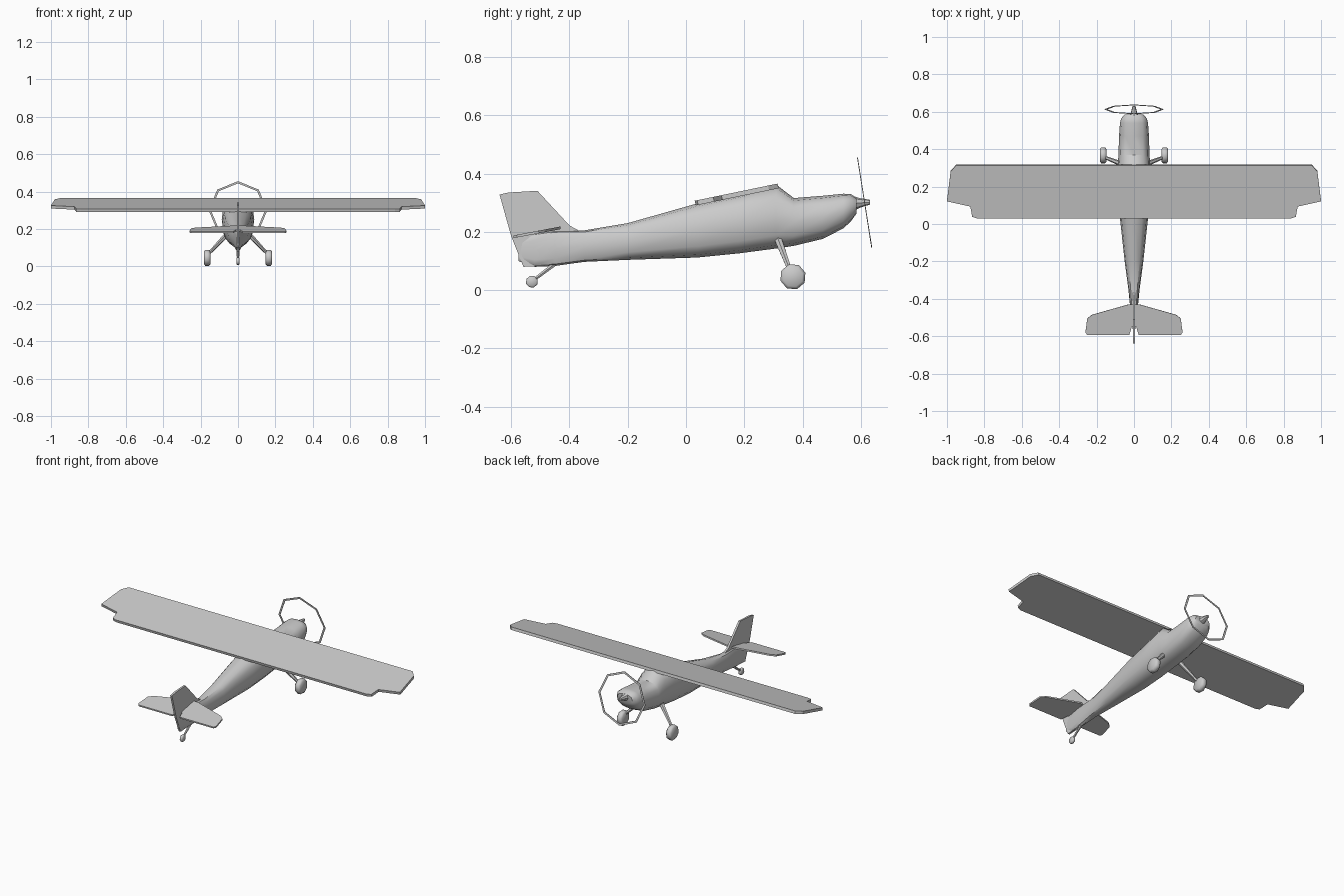
import bpy, bmesh, math
from mathutils import Vector

if "Cube" in bpy.data.objects:
    bpy.data.objects.remove(bpy.data.objects["Cube"])


def make(name, verts, faces, smooth=None):
    bm = bmesh.new()
    vs = [bm.verts.new(v) for v in verts]
    for f in faces:
        bm.faces.new([vs[i] for i in f])
    bmesh.ops.recalc_face_normals(bm, faces=bm.faces)
    me = bpy.data.meshes.new(name)
    bm.to_mesh(me)
    bm.free()
    ob = bpy.data.objects.new(name, me)
    bpy.context.collection.objects.link(ob)
    if smooth:
        bpy.ops.object.select_all(action='DESELECT')
        ob.select_set(True)
        bpy.context.view_layer.objects.active = ob
        bpy.ops.object.shade_smooth_by_angle(angle=math.radians(smooth))
    return ob


def loft(name, rings, smooth=None):
    n = len(rings[0])
    faces = [(k * n + i, k * n + (i + 1) % n, (k + 1) * n + (i + 1) % n, (k + 1) * n + i)
             for k in range(len(rings) - 1) for i in range(n)]
    faces += [tuple(range(n)), tuple(range((len(rings) - 1) * n, len(rings) * n))]
    return make(name, [v for r in rings for v in r], faces, smooth)


def plate(name, pts, offset):
    return loft(name, [pts, [Vector(p) + Vector(offset) for p in pts]])


def mirrored(half):
    return half + [(-x, y) for x, y in reversed(half)]


def section(y, z0, z1, w, n=12, power=2.6):
    zc, h, out = (z0 + z1) / 2, (z1 - z0) / 2, []
    for i in range(n):
        a = 2 * math.pi * i / n
        c, s = math.cos(a), math.sin(a)
        out.append((math.copysign(abs(c) ** (2 / power), c) * w, y,
                    zc + math.copysign(abs(s) ** (2 / power), s) * h))
    return out


def rod(name, a, b, r0, r1, n=6):
    a, b = Vector(a), Vector(b)
    q = (b - a).to_track_quat('Z', 'Y')
    ring = [Vector((math.cos(2 * math.pi * i / n), math.sin(2 * math.pi * i / n), 0)) for i in range(n)]
    return loft(name, [[a + q @ (v * r0) for v in ring], [b + q @ (v * r1) for v in ring]], 40)


def wheel(name, x, y, z, r, w):
    # bevelled eight-sided tyre
    rings = []
    for dx, k in ((-1, .78), (-.55, 1), (.55, 1), (1, .78)):
        rings.append([(x + dx * w, y + r * k * math.cos((i + .4) * math.pi / 4),
                       z + r * k * math.sin((i + .4) * math.pi / 4)) for i in range(8)])
    return loft(name, rings, 50)


# Fuselage: y, bottom, top, half width
body = [(-.575, .10, .175, .005), (-.52, .08, .195, .012), (-.45, .083, .205, .02),
        (-.35, .097, .205, .03), (-.20, .104, .23, .05), (.04, .112, .298, .076),
        (.18, .126, .328, .084), (.31, .143, .362, .087), (.37, .152, .316, .083),
        (.47, .176, .324, .08), (.54, .212, .331, .075), (.565, .235, .33, .068),
        (.585, .262, .317, .05)]
loft("fuselage", [section(*b) for b in body], 40)

# Spinner
loft("spinner", [[(r * math.cos(i * math.pi / 4), y, z + r * math.sin(i * math.pi / 4)) for i in range(8)]
                 for y, z, r in ((.575, .297, .026), (.595, .299, .017), (.632, .302, .008))], 40)

# Propeller: thin tilted octagonal ring
tilt = math.radians(9)
prop = []
for r, d in ((.157, -.0015), (.157, .0015), (.145, .0015), (.145, -.0015)):
    prop.append([(r * math.sin(i * math.pi / 4),
                  .613 - r * math.cos(i * math.pi / 4) * math.sin(tilt) + d,
                  .301 + r * math.cos(i * math.pi / 4) * math.cos(tilt)) for i in range(8)])
make("propeller", [v for r in prop for v in r],
     [(k * 8 + i, k * 8 + (i + 1) % 8, (k + 1) % 4 * 8 + (i + 1) % 8, (k + 1) % 4 * 8 + i)
      for k in range(4) for i in range(8)])

# Wing
half = [(.95, .318), (.98, .285), (1.0, .125), (.875, .097), (.865, .042), (.84, .034)]
plate("wing", [(x, y, .29 + (y - .03) * .207) for x, y in mirrored(half)], (0, -.004, .016))

# Tailplane
half = [(.03, -.43), (.225, -.485), (.25, -.505), (.26, -.58), (.25, -.592), (.025, -.592), (.012, -.55)]
plate("tailplane", [(x, y, .178 + (y + .595) * .19) for x, y in mirrored(half)], (0, -.001, .009))

# Fin and rudder
fin = [(-.64, .328), (-.61, .335), (-.51, .341), (-.40, .222), (-.36, .20), (-.46, .085), (-.558, .08), (-.60, .185)]
plate("fin", [(-.006, y, z) for y, z in fin], (.012, 0, 0))

# Landing gear
for s, side in ((-1, "left"), (1, "right")):
    rod(side + "_leg", (s * .06, .318, .17), (s * .16, .358, .065), .014, .008)
    wheel(side + "_wheel", s * .165, .367, .046, .045, .018)
rod("tail_leg", (0, -.45, .09), (0, -.525, .033), .008, .006)
wheel("tail_wheel", 0, -.529, .029, .021, .009)
